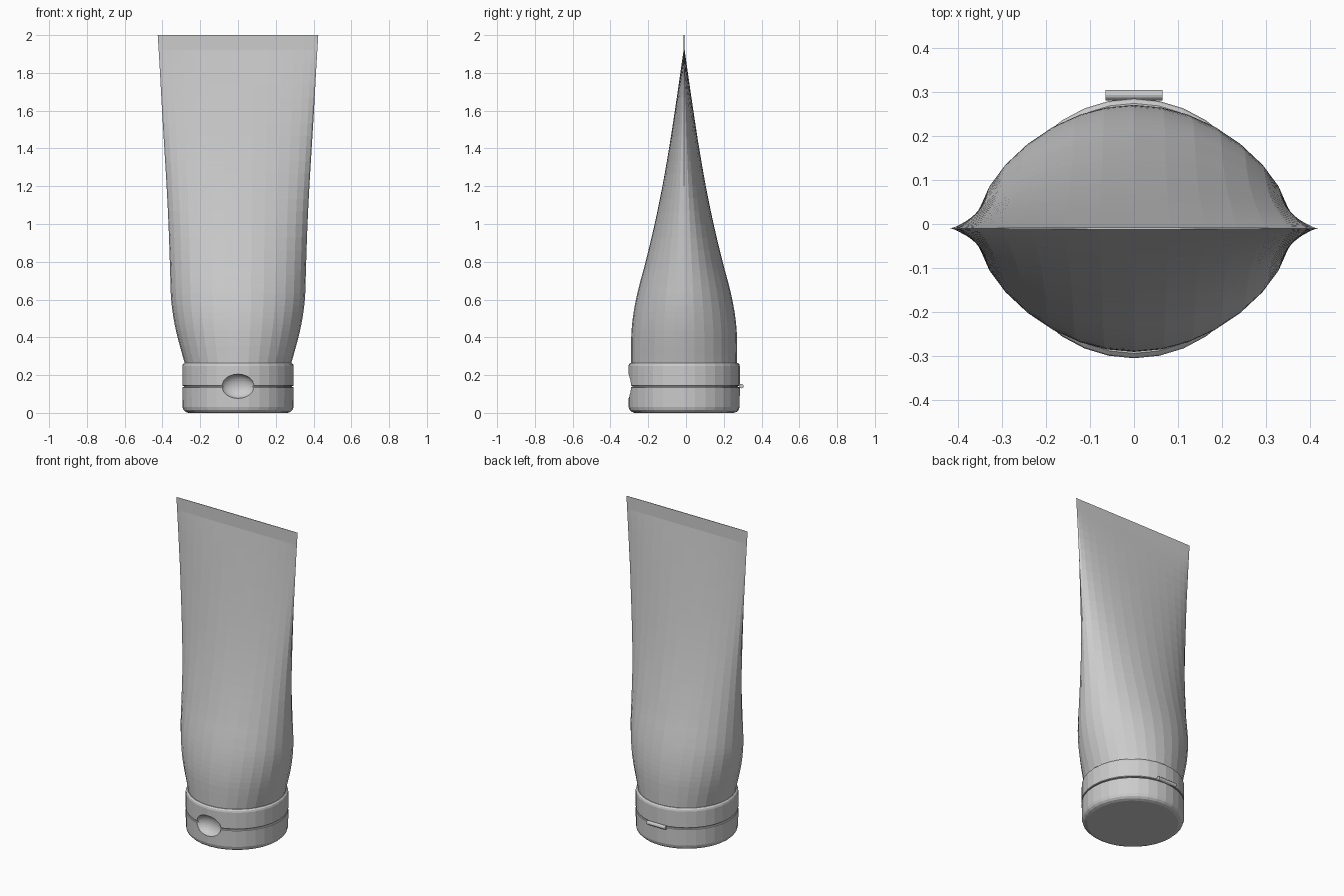
import bpy, bmesh, math
from mathutils import Vector, Matrix

if "Cube" in bpy.data.objects:
    bpy.data.objects.remove(bpy.data.objects["Cube"])

SEG = 32
CY = -0.01  # the tube axis sits slightly forward because of the hinge

plastic = bpy.data.materials.new("light grey plastic")
plastic.diffuse_color = (0.6, 0.6, 0.6, 1)
plastic.use_nodes = True
plastic.node_tree.nodes["Principled BSDF"].inputs["Base Color"].default_value = plastic.diffuse_color


def finish(bm, name):
    bmesh.ops.recalc_face_normals(bm, faces=bm.faces[:])
    me = bpy.data.meshes.new(name)
    bm.to_mesh(me)
    bm.free()
    ob = bpy.data.objects.new(name, me)
    bpy.context.collection.objects.link(ob)
    me.materials.append(plastic)
    return ob


def loft(rows, name):
    """Stack elliptical rings given as (z, half width, half depth), capped."""
    bm = bmesh.new()
    rings = []
    for z, w, d in rows:
        rings.append([bm.verts.new((w * math.cos(2 * math.pi * i / SEG),
                                    CY + d * math.sin(2 * math.pi * i / SEG), z))
                      for i in range(SEG)])
    for a, b in zip(rings, rings[1:]):
        for i in range(SEG):
            j = (i + 1) % SEG
            bm.faces.new((a[i], a[j], b[j], b[i]))
    bm.faces.new(rings[0][::-1])
    bm.faces.new(rings[-1])
    return finish(bm, name)


def smooth_rows(keys, steps):
    """Catmull-Rom curve through the key sections."""
    k = [Vector(p) for p in keys]
    k = [2 * k[0] - k[1]] + k + [2 * k[-1] - k[-2]]
    out = []
    for a, b, c, d in zip(k, k[1:], k[2:], k[3:]):
        for s in range(steps):
            t = s / steps
            out.append(0.5 * (2 * b + (c - a) * t + (2 * a - 5 * b + 4 * c - d) * t * t
                              + (3 * b - a - 3 * c + d) * t ** 3))
    out.append(k[-2])
    return [tuple(v) for v in out]


# squeezable body, round at the cap and flattening to the crimped end
keys = [(0.255, 0.28, 0.28), (0.40, 0.32, 0.28), (0.50, 0.341, 0.272),
        (0.60, 0.354, 0.255), (0.70, 0.358, 0.231), (0.80, 0.361, 0.204),
        (1.00, 0.368, 0.156), (1.20, 0.378, 0.115), (1.40, 0.390, 0.080),
        (1.60, 0.402, 0.049), (1.80, 0.413, 0.020), (1.92, 0.420, 0.003)]
loft(smooth_rows(keys, 3) + [(2.0, 0.425, 0.002)], "tube_body")

# flip cap: lid below, collar above, thin parting groove between
profile = [(0.0, 0.262), (0.006, 0.279), (0.016, 0.289), (0.032, 0.294),
           (0.134, 0.295), (0.137, 0.292), (0.1375, 0.285), (0.1425, 0.285),
           (0.143, 0.292), (0.146, 0.295), (0.248, 0.295), (0.258, 0.292),
           (0.265, 0.284)]
cap = loft([(z, r, r) for z, r in profile], "flip_cap")

# thumb notch scooped out of the front of the cap
bm = bmesh.new()
bmesh.ops.create_uvsphere(bm, u_segments=32, v_segments=20, radius=1,
                          matrix=Matrix.Translation((0, -0.305, 0.141))
                          @ Matrix.Diagonal((0.088, 0.05, 0.064, 1)))
cutter = finish(bm, "notch_cutter")
cutter.hide_render = True
mod = cap.modifiers.new("notch", 'BOOLEAN')
mod.operation = 'DIFFERENCE'
mod.solver = 'EXACT'
mod.object = cutter
bpy.context.view_layer.objects.active = cap
bpy.ops.object.modifier_apply(modifier=mod.name)
bpy.data.objects.remove(cutter)

# hinge barrel at the back
bm = bmesh.new()
bmesh.ops.create_cone(bm, cap_ends=True, segments=12, radius1=0.012, radius2=0.012,
                      depth=0.13, matrix=Matrix.Translation((0, 0.293, 0.142))
                      @ Matrix.Rotation(math.pi / 2, 4, 'Y'))
finish(bm, "hinge")
